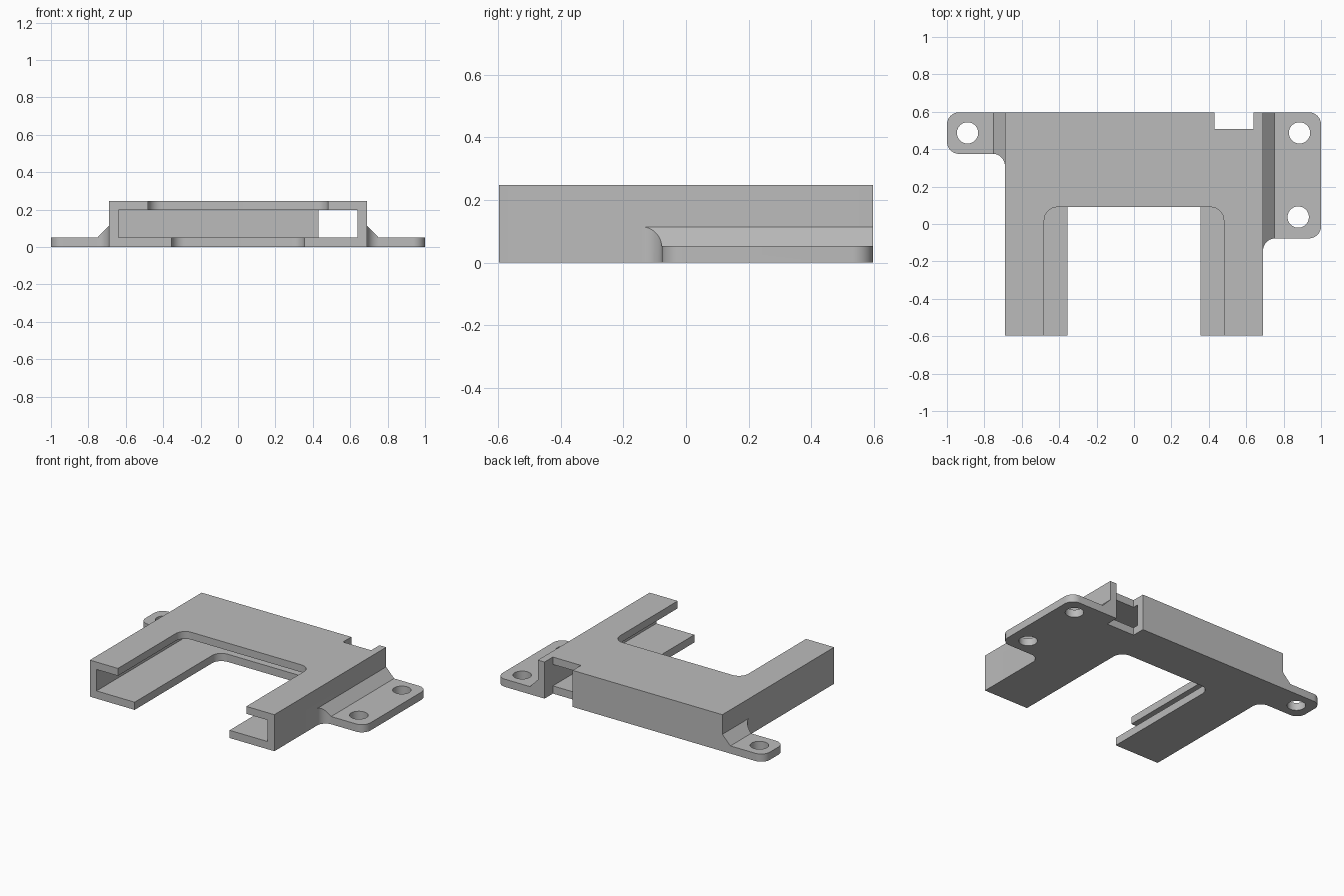
import bpy, bmesh, math

if "Cube" in bpy.data.objects:
    bpy.data.objects.remove(bpy.data.objects["Cube"])

grey = bpy.data.materials.new("mid grey")
grey.diffuse_color = (0.5, 0.5, 0.5, 1)
grey.use_nodes = True
grey.node_tree.nodes["Principled BSDF"].inputs["Base Color"].default_value = grey.diffuse_color


def prism(name, pts, lo, hi, axis="z"):
    """Extrude a closed outline along z (points x,y) or along y (points x,z)."""
    bm = bmesh.new()
    place = (lambda a, b, t: (a, b, t)) if axis == "z" else (lambda a, b, t: (a, t, b))
    bottom = [bm.verts.new(place(a, b, lo)) for a, b in pts]
    top = [bm.verts.new(place(a, b, hi)) for a, b in pts]
    bm.faces.new(bottom)
    bm.faces.new(top)
    n = len(pts)
    for i in range(n):
        j = (i + 1) % n
        bm.faces.new((bottom[i], bottom[j], top[j], top[i]))
    bmesh.ops.recalc_face_normals(bm, faces=bm.faces)
    me = bpy.data.meshes.new(name)
    bm.to_mesh(me)
    bm.free()
    me.materials.append(grey)
    ob = bpy.data.objects.new(name, me)
    bpy.context.collection.objects.link(ob)
    return ob


def rect(x0, x1, y0, y1):
    return [(x0, y0), (x1, y0), (x1, y1), (x0, y1)]


def arc(cx, cy, r, a0, a1, n=12):
    return [(cx + r * math.cos(math.radians(a0 + (a1 - a0) * i / n)),
             cy + r * math.sin(math.radians(a0 + (a1 - a0) * i / n))) for i in range(n + 1)]


def combine(target, tool, operation):
    mod = target.modifiers.new("combine", "BOOLEAN")
    mod.operation, mod.solver, mod.object = operation, "EXACT", tool
    bpy.context.view_layer.objects.active = target
    bpy.ops.object.modifier_apply(modifier=mod.name)
    bpy.data.objects.remove(tool)


def opening(half, back, r, lo, hi):
    """U-shaped opening from the front, rounded at its two back corners."""
    pts = [(-half, -0.7), (half, -0.7)]
    pts += arc(half - r, back - r, r, 0, 90) + arc(r - half, back - r, r, 90, 180)
    return prism("opening_cutter", pts, lo, hi)


W, D, H, T = 0.69, 0.597, 0.247, 0.052   # half width, half depth, height, plate


def flange(name, side, front, holes):
    """Mounting ear with rounded corners, a root fillet and a sloped gusset."""
    r, f = 0.065, 0.065
    pts = [(W - 0.03, D), (W - 0.03, front - f)]
    pts += arc(W + f, front - f, f, 180, 90)
    pts += arc(1 - r, front + r, r, -90, 0) + arc(1 - r, D - r, r, 0, 90)
    ear = prism(name, [(side * x, y) for x, y in pts], 0, 0.2)
    section = [(0.6, 0), (1.1, 0), (1.1, T), (W + 0.06, T), (W, T + 0.062), (0.6, T + 0.062)]
    keep = prism("section", [(side * x, z) for x, z in section], -0.8, 0.8, "y")
    combine(ear, keep, "INTERSECT")
    for x, y in holes:
        combine(ear, prism("hole", arc(side * x, y, 0.057, 0, 360, 40)[:-1], -0.1, 0.3), "DIFFERENCE")
    return ear


# Hollow housing, open at the front
housing = prism("housing", rect(-W, W, -D, D), 0, H)
combine(housing, prism("cavity", rect(-0.64, 0.64, -0.7, D - 0.05), T, 0.197), "DIFFERENCE")
# Openings in the roof and the floor
combine(housing, opening(0.48, 0.09, 0.07, 0.15, 0.4), "DIFFERENCE")
combine(housing, opening(0.355, 0.30, 0.07, -0.1, 0.1), "DIFFERENCE")
# Cable notch through the back wall
combine(housing, prism("notch", rect(0.43, 0.64, 0.508, 0.7), -0.1, 0.4), "DIFFERENCE")
# Mounting ears
combine(housing, flange("right_ear", 1, -0.077, [(0.885, 0.487), (0.878, 0.037)]), "UNION")
combine(housing, flange("left_ear", -1, 0.375, [(0.89, 0.487)]), "UNION")

# Smooth curved walls, crisp edges elsewhere
bpy.ops.object.select_all(action="DESELECT")
housing.select_set(True)
bpy.context.view_layer.objects.active = housing
bpy.ops.object.shade_smooth_by_angle(angle=math.radians(25))
housing.name = "mounting_bracket"
